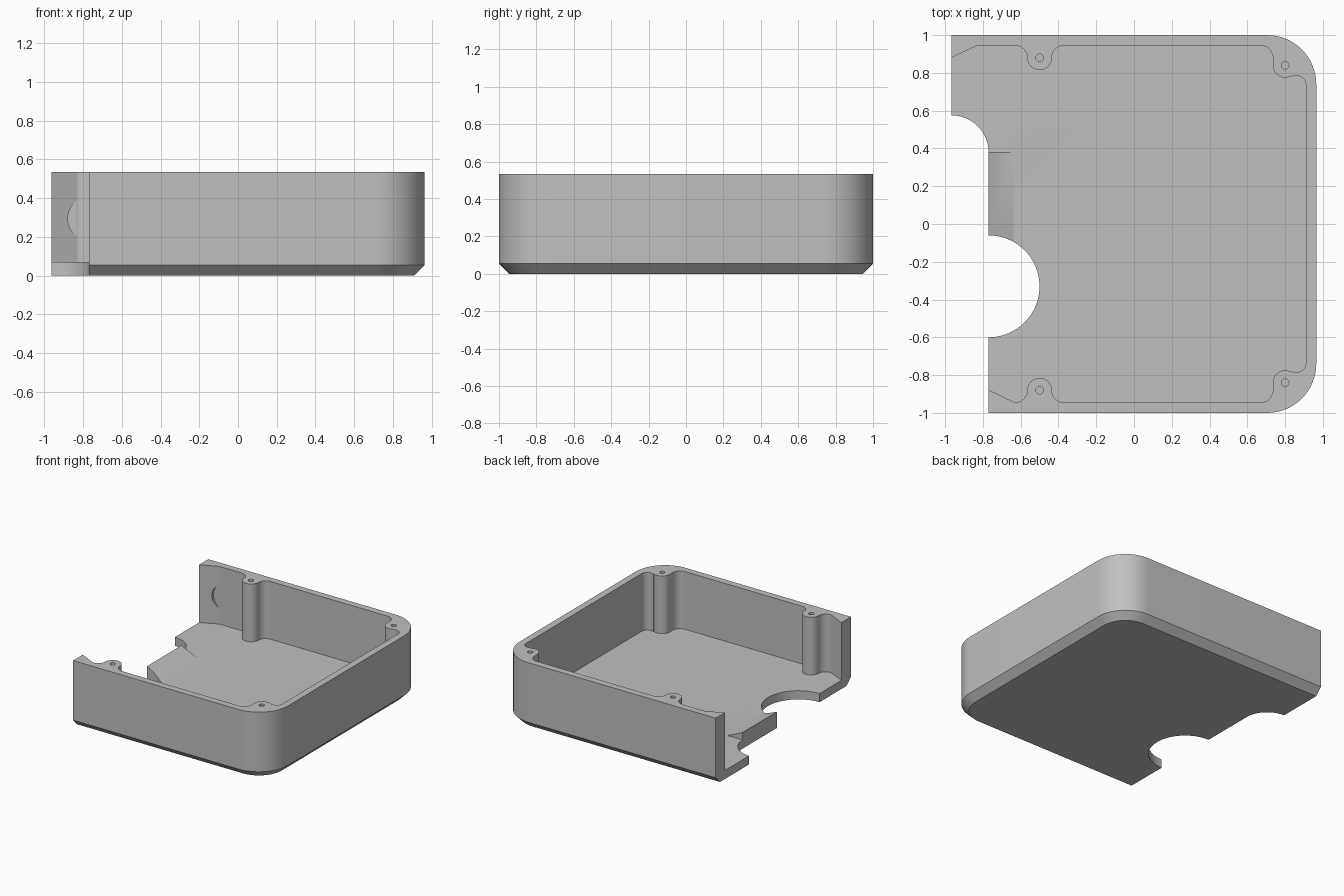
import bpy, bmesh
from math import radians, cos, sin

if "Cube" in bpy.data.objects:
    bpy.data.objects.remove(bpy.data.objects["Cube"], do_unlink=True)

HEIGHT, FLOOR, CHAMFER = 0.535, 0.07, 0.055
LEFT, STEP, WALL_Y, FAR = -0.965, -0.77, 0.945, -1.2


def arc(cx, cy, r, start, end, n=16):
    angles = [radians(start + (end - start) * i / n) for i in range(n + 1)]
    return [(cx + r * cos(a), cy + r * sin(a)) for a in angles]


def loft(name, rings):
    """Closed solid through matching rings of 3D points."""
    bm = bmesh.new()
    loops = [[bm.verts.new(p) for p in ring] for ring in rings]
    n = len(loops[0])
    for low, high in zip(loops, loops[1:]):
        for i in range(n):
            j = (i + 1) % n
            bm.faces.new((low[i], low[j], high[j], high[i]))
    bm.faces.new(loops[0][::-1])
    bm.faces.new(loops[-1])
    bmesh.ops.recalc_face_normals(bm, faces=bm.faces)
    mesh = bpy.data.meshes.new(name)
    bm.to_mesh(mesh)
    bm.free()
    obj = bpy.data.objects.new(name, mesh)
    bpy.context.collection.objects.link(obj)
    return obj


def prism(name, outline, z0, z1):
    return loft(name, [[(x, y, z) for x, y in outline] for z in (z0, z1)])


def prism_y(name, outline, y0, y1):
    return loft(name, [[(x, y, z) for x, z in outline] for y in (y0, y1)])


def mirror(points):
    return [(x, -y) for x, y in reversed(points)]


# Outer block: two rounded corners and a chamfered underside
def shell_ring(inset, z):
    r = 0.26 - inset
    back = [(LEFT, 1 - inset)] + arc(0.705, 0.74, r, 90, 0)
    return [(x, y, z) for x, y in back + mirror(back)]


body = loft("enclosure_base", [shell_ring(CHAMFER, 0), shell_ring(0, CHAMFER),
                               shell_ring(0, HEIGHT)])

# Cavity outline flowing around the screw posts
POST = 0.065
half = (arc(-0.63, 0.88, POST, 90, 0) + arc(-0.5, 0.88, POST, 180, 360)
        + arc(-0.37, 0.88, POST, 180, 90) + arc(0.67, 0.88, POST, 90, 0)
        + arc(0.8, 0.84, POST, 180, 300) + arc(0.86, 0.735, 0.05, 120, 0))
back_left = [(FAR, 0.77), (-0.83, WALL_Y)]
front_left = [(FAR, -0.67)]
cavity = prism("cavity_cutter", back_left + half + mirror(half) + front_left,
               FLOOR, 1)

# Wedge rising toward the open edge
wedge = prism_y("edge_ramp", [(-0.8, 0.04), (-0.635, 0.04),
                              (-0.635, FLOOR), (-0.8, 0.143)], -0.3, 0.38)

# Open side: stepped edge, half-round notch and quarter-round notch
edge = ([(FAR, FAR), (STEP, FAR)] + arc(STEP, -0.33, 0.27, -90, 90, 32)
        + arc(LEFT, 0.38, 0.195, 0, 90) + [(FAR, 0.575)])
open_side = prism("open_side_cutter", edge, -0.5, 1)

# Round pocket in the back wall
pocket = prism_y("pocket_cutter", arc(STEP, 0.295, 0.11, 0, 345, 23), 0.7, 0.943)

steps = [(cavity, "DIFFERENCE"), (wedge, "UNION"), (open_side, "DIFFERENCE"),
         (pocket, "DIFFERENCE")]

# Screw holes in the posts
for x, y in ((-0.5, 0.88), (0.8, 0.84)):
    for side in (1, -1):
        hole = prism("screw_hole_cutter", arc(x, y * side, 0.02, 0, 337.5, 15),
                     0.2, 1)
        steps.append((hole, "DIFFERENCE"))

for tool, operation in steps:
    tool.hide_render = True
    mod = body.modifiers.new(tool.name, "BOOLEAN")
    mod.operation, mod.solver, mod.object = operation, "EXACT", tool

# Bake the cuts and drop the helpers
graph = bpy.context.evaluated_depsgraph_get()
graph.update()
baked = bpy.data.meshes.new_from_object(body.evaluated_get(graph))
body.modifiers.clear()
body.data = baked
for tool, _ in steps:
    bpy.data.objects.remove(tool, do_unlink=True)

# Plain grey plastic
grey = bpy.data.materials.new("light_grey_plastic")
grey.use_nodes = True
color = (0.53, 0.53, 0.53, 1)
grey.diffuse_color = color
grey.node_tree.nodes["Principled BSDF"].inputs["Base Color"].default_value = color
body.data.materials.clear()
body.data.materials.append(grey)

bpy.ops.object.select_all(action="DESELECT")
body.select_set(True)
bpy.context.view_layer.objects.active = body
bpy.ops.object.shade_smooth_by_angle(angle=radians(25))
